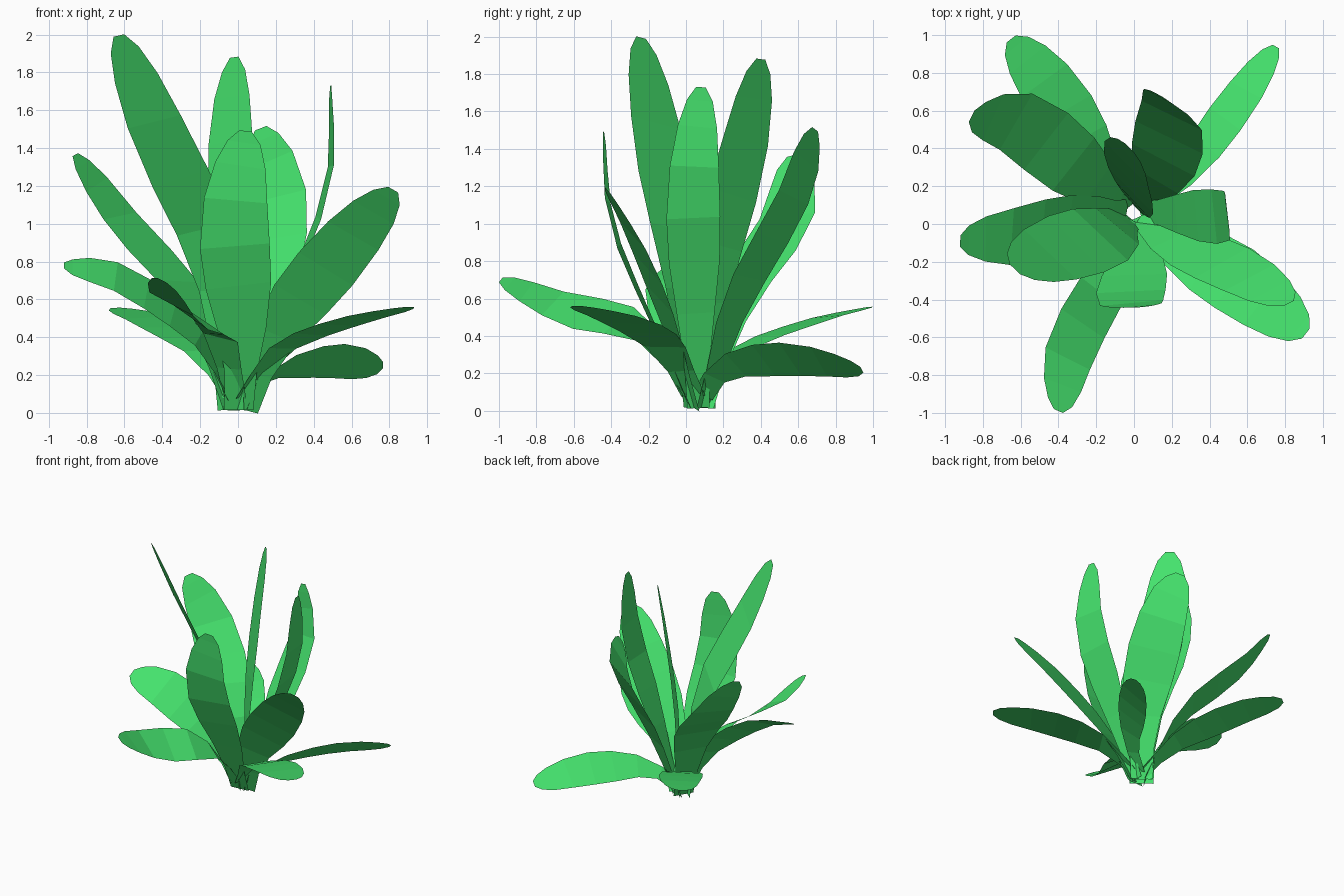
import bpy
from mathutils import Vector as V

if "Cube" in bpy.data.objects:
    bpy.data.objects.remove(bpy.data.objects["Cube"])

green = bpy.data.materials.new("leaf_green")
green.diffuse_color = (0.06, 0.77, 0.155, 1)
green.use_nodes = True
green.node_tree.nodes["Principled BSDF"].inputs["Base Color"].default_value = green.diffuse_color

# blade outline: (position along leaf, relative width)
OUTLINE = [(0, .42), (.14, .46), (.3, .7), (.46, .94), (.6, 1), (.76, .91),
           (.88, .73), (.96, .48), (1, .18)]


def catmull(p, t):
    """Point on a smooth curve through the points p, t in 0..1 by length."""
    lens = [(b - a).length for a, b in zip(p, p[1:])]
    d = t * sum(lens)
    i = 0
    while i < len(lens) - 1 and d > lens[i]:
        d -= lens[i]
        i += 1
    u = min(d / lens[i], 1)
    q = [p[0] * 2 - p[1]] + p + [p[-1] * 2 - p[-2]]
    a, b, c, e = q[i:i + 4]
    return 0.5 * (2 * b + (c - a) * u + (2 * a - 5 * b + 4 * c - e) * u ** 2
                  + (3 * b - a - 3 * c + e) * u ** 3)


def leaf(name, low, mid, tip, side, width=.37):
    """Flat blade strip from the crown through low and mid to tip."""
    low, mid, tip, side = V(low), V(mid), V(tip), V(side)
    out = V((tip.x, tip.y, 0)).normalized()
    base = V((.04 * out.x, .06 + .04 * out.y, .015 if tip.z > 1 else .08))
    path = [base, low, mid, tip]
    verts, faces = [], []
    for t, w in OUTLINE:
        p = catmull(path, t)
        tan = catmull(path, min(t + .02, 1)) - catmull(path, max(t - .02, 0))
        tan.normalize()
        s = (side - tan * side.dot(tan)).normalized() * (w * width / 2)
        verts += [p - s, p + s]
    for i in range(0, len(verts) - 2, 2):
        faces.append((i, i + 1, i + 3, i + 2))
    me = bpy.data.meshes.new(name)
    me.from_pydata(verts, [], faces)
    me.materials.append(green)
    ob = bpy.data.objects.new(name, me)
    bpy.context.collection.objects.link(ob)


# tall upright leaves
leaf("tall_leaf_left", (-.12, -.03, .8), (-.405, -.145, 1.45), (-.63, -.24, 1.995), (.77, -.63, 0), .43)
leaf("tall_leaf_back", (-.01, .14, .7), (-.04, .31, 1.4), (-.02, .4, 1.88), (-.68, .73, 0))
leaf("tall_leaf_right", (.25, .05, .6), (.475, .04, 1.2), (.49, .08, 1.73), (.12, -1, 0), .29)
leaf("tall_leaf_back_right", (.13, .27, .57), (.2, .57, 1.13), (.12, .69, 1.505), (.85, -.5, 0), .4)
leaf("tall_leaf_front", (.02, -.17, .45), (-.02, -.395, 1), (.04, -.44, 1.49), (1, .08, 0))
# middle leaves
leaf("mid_leaf_back_left", (-.24, .25, .58), (-.6, .53, 1.01), (-.86, .57, 1.365), (.5, .82, .08), .38)
leaf("mid_leaf_right", (.2, -.08, .42), (.55, -.25, .865), (.82, -.42, 1.18), (.68, .43, -.5))
leaf("mid_leaf_left", (-.23, .02, .42), (-.6, -.06, .7), (-.92, -.09, .78), (0, .9, .48))
# low spreading leaves
leaf("low_leaf_front", (-.11, -.24, .43), (-.33, -.65, .55), (-.4, -.99, .7), (.8, -.08, -.5), .32)
leaf("low_leaf_back_left", (-.18, .28, .32), (-.42, .68, .48), (-.65, .98, .555), (.8, .57, .05), .33)
leaf("low_leaf_front_right", (.22, -.1, .33), (.56, -.31, .475), (.91, -.58, .56), (.5, .85, -.04))
leaf("low_leaf_back_right", (.22, .22, .23), (.5, .58, .275), (.75, .94, .22), (.55, -.5, .65), .27)
